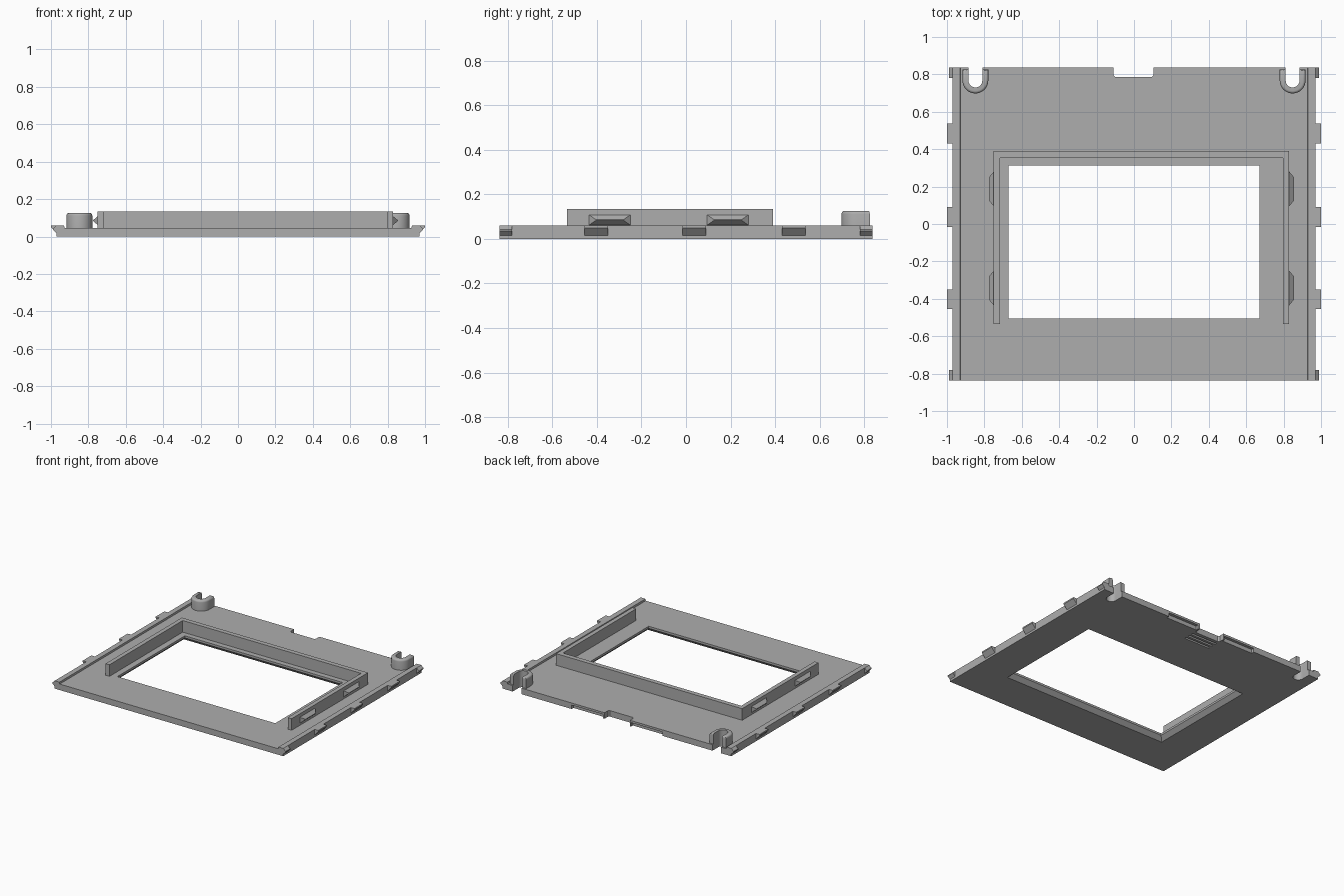
import bpy, bmesh, math

cube = bpy.data.objects.get("Cube")
if cube:
    bpy.data.objects.remove(cube, do_unlink=True)

grey = bpy.data.materials.new("plain grey plastic")
grey.use_nodes = True
colour = (0.42, 0.42, 0.42, 1)
grey.diffuse_color = colour
for node in grey.node_tree.nodes:
    if node.type == 'BSDF_PRINCIPLED':
        node.inputs["Base Color"].default_value = colour


def loft(name, rings):
    """Skin matching rings of points and cap both ends."""
    bm = bmesh.new()
    loops = [[bm.verts.new(p) for p in ring] for ring in rings]
    n = len(loops[0])
    for a, b in zip(loops, loops[1:]):
        for i in range(n):
            j = (i + 1) % n
            bm.faces.new((a[i], a[j], b[j], b[i]))
    bm.faces.new(loops[0])
    bm.faces.new(loops[-1])
    bmesh.ops.recalc_face_normals(bm, faces=bm.faces)
    mesh = bpy.data.meshes.new(name)
    bm.to_mesh(mesh)
    bm.free()
    mesh.materials.append(grey)
    obj = bpy.data.objects.new(name, mesh)
    bpy.context.collection.objects.link(obj)
    return obj


def rect(x0, x1, y0, y1, z):
    return [(x0, y0, z), (x1, y0, z), (x1, y1, z), (x0, y1, z)]


def box(name, x0, x1, y0, y1, z0, z1):
    return loft(name, [rect(x0, x1, y0, y1, z) for z in (z0, z1)])


def along_y(name, profile, y0, y1):
    return loft(name, [[(x, y, z) for x, z in profile] for y in (y0, y1)])


def arc(cx, cy, r, steps=16):
    """Half circle open to the back, from -x round to +x."""
    return [(cx - r * math.cos(math.pi * i / steps),
             cy - r * math.sin(math.pi * i / steps)) for i in range(steps + 1)]


def activate(obj):
    bpy.ops.object.select_all(action='DESELECT')
    obj.select_set(True)
    bpy.context.view_layer.objects.active = obj


W, D = 0.97, 0.837      # half width and half depth of the plate
TOP, RIM = 0.046, 0.06
POST_X, POST_Y, POST_R, SLOT_R = 0.848, 0.767, 0.069, 0.037

# Base plate and its cut-outs
plate = box("base_plate", -W, W, -D, D, 0, TOP)
cutters = []

# Window, widening toward the underside
cutters.append(loft("window_cutter", [
    rect(-0.71, 0.71, -0.545, 0.353, -0.01),
    rect(-0.67, 0.67, -0.505, 0.313, 0.03),
    rect(-0.67, 0.67, -0.505, 0.313, 0.1)]))

# Latch notch with rounded inner corners
notch = [(-0.11, 0.9), (-0.11, 0.797), (-0.1, 0.787),
         (0.095, 0.787), (0.105, 0.797), (0.105, 0.9)]
cutters.append(loft("notch_cutter", [[(x, y, z) for x, y in notch] for z in (-0.1, 0.1)]))

# Finger grip grooves beneath the notch
for i in range(3):
    y = 0.675 + 0.035 * i
    cutters.append(box("groove_cutter", -0.11, 0.105, y, y + 0.016, -0.01, 0.012))

for s in (-1, 1):
    # Shallow recess below the rear edge
    a, b = sorted((s * 0.12, s * 0.385))
    cutters.append(box("recess_cutter", a, b, D - 0.022, 0.9, -0.01, 0.03))
    # Screw slot
    pts = [(s * POST_X - SLOT_R, 0.9)] + arc(s * POST_X, POST_Y, SLOT_R) + [(s * POST_X + SLOT_R, 0.9)]
    cutters.append(loft("slot_cutter", [[(x, y, z) for x, y in pts] for z in (-0.1, 0.1)]))

activate(plate)
for cutter in cutters:
    cutter.hide_render = True
    mod = plate.modifiers.new("cut", 'BOOLEAN')
    mod.operation = 'DIFFERENCE'
    mod.solver = 'EXACT'
    mod.object = cutter
    bpy.ops.object.modifier_apply(modifier=mod.name)
for cutter in cutters:
    bpy.data.objects.remove(cutter, do_unlink=True)

# Three-sided wall around the window
wall = [(-0.75, -0.535), (-0.75, 0.39), (0.83, 0.39), (0.83, -0.535),
        (0.797, -0.535), (0.797, 0.354), (-0.717, 0.354), (-0.717, -0.535)]
loft("window_wall", [[(x, y, z) for x, y in wall] for z in (TOP - 0.01, 0.135)])


def clip(name, x, s, y0, y1):
    """Wedge-shaped catch on the outside of the wall."""
    def ring(px, inset, z0, z1):
        return [(px, y0 + inset, z0), (px, y1 - inset, z0),
                (px, y1 - inset, z1), (px, y0 + inset, z1)]
    loft(name, [ring(x - s * 0.005, 0, 0.062, 0.108), ring(x, 0, 0.062, 0.108),
                ring(x + s * 0.025, 0.03, 0.083, 0.087)])


for side, s, wall_x in (("right", -1, -0.75), ("left", 1, 0.83)):
    for where, y0, y1 in (("front", -0.435, -0.25), ("rear", 0.095, 0.28)):
        clip(f"{side}_{where}_wall_clip", wall_x, s, y0, y1)

    # Raised side rim
    along_y(f"{side}_rim", [(s * x, z) for x, z in
            ((0.926, TOP - 0.01), (W, TOP - 0.01), (W, RIM), (0.93, RIM))], -D, D)

    # Snap tabs along the side
    tab = [(s * x, z) for x, z in
           ((0.95, RIM), (1.0, RIM), (1.0, 0.05), (W, 0.016), (0.95, 0.016))]
    for i, y in enumerate((-0.402, 0.037, 0.483)):
        along_y(f"{side}_snap_tab_{i + 1}", tab, y - 0.053, y + 0.053)

    # Pointed corner tabs
    corner = [(s * x, z) for x, z in
              ((0.95, RIM), (W, RIM), (0.99, 0.042), (0.99, 0.036), (W, 0.016), (0.95, 0.016))]
    along_y(f"{side}_front_corner_tab", corner, -D, -0.78)
    along_y(f"{side}_rear_corner_tab", corner, 0.78, D)

    # U-shaped screw post with a rounded top
    rings = []
    steps = [(0, TOP - 0.01)] + [(0.014 * (1 - math.cos(t)), 0.112 + 0.014 * math.sin(t))
                                 for t in (i * math.pi / 8 for i in range(5))]
    for inset, z in steps:
        cx, end = s * POST_X, 0.825 - inset * 0.5
        ro = POST_R - inset
        pts = ([(cx - ro, end)] + arc(cx, POST_Y, ro) + [(cx + ro, end), (cx + SLOT_R, end)]
               + arc(cx, POST_Y, SLOT_R)[::-1] + [(cx - SLOT_R, end)])
        rings.append([(x, y, z) for x, y in pts])
    post = loft(f"{side}_screw_post", rings)
    activate(post)
    bpy.ops.object.shade_smooth_by_angle(angle=math.radians(35))
